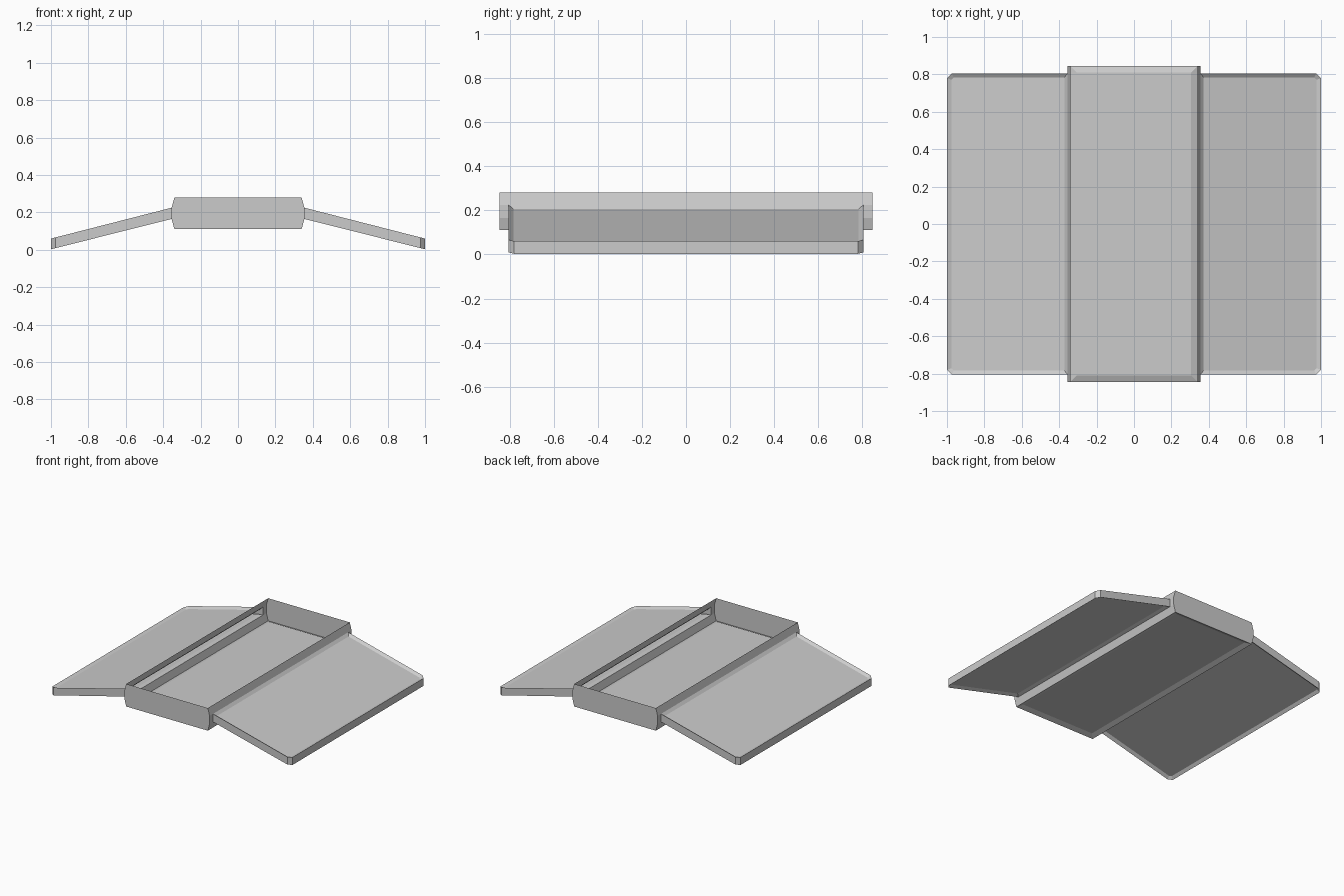
import bpy, bmesh

if "Cube" in bpy.data.objects:
    bpy.data.objects.remove(bpy.data.objects["Cube"])


def make_object(name, bm):
    mesh = bpy.data.meshes.new(name)
    bm.to_mesh(mesh)
    bm.free()
    obj = bpy.data.objects.new(name, mesh)
    bpy.context.collection.objects.link(obj)
    return obj


def face(bm, points):
    return bm.faces.new([bm.verts.new(p) for p in points])


def recess(bm, f, width, depth):
    # Inset a face and sink it against its normal
    bm.normal_update()
    bmesh.ops.inset_individual(bm, faces=[f], thickness=width, depth=-depth,
                               use_even_offset=True)


# Central tray: thin open-topped shell with slots where the wings join
Y = 0.845
WY = 0.805
wall = [(0.34, 0.11), (0.355, 0.165), (0.355, 0.225), (0.34, 0.28)]
bm = bmesh.new()
for s in (-1, 1):
    cap = [(x, s * Y, z) for x, z in wall] + [(-x, s * Y, z) for x, z in reversed(wall)]
    face(bm, cap if s < 0 else cap[::-1])
    for i, ((x0, z0), (x1, z1)) in enumerate(zip(wall, wall[1:])):
        spans = [(-Y, -WY), (WY, Y)] if i == 1 else [(-Y, Y)]
        for y0, y1 in spans:
            quad = [(s * x0, y0, z0), (s * x0, y1, z0), (s * x1, y1, z1), (s * x1, y0, z1)]
            face(bm, quad if s > 0 else quad[::-1])
floor = face(bm, [(-0.34, -Y, 0.11), (-0.34, Y, 0.11), (0.34, Y, 0.11), (0.34, -Y, 0.11)])
recess(bm, floor, 0.036, 0.015)
bmesh.ops.remove_doubles(bm, verts=bm.verts[:], dist=1e-5)
make_object("central_tray", bm)

# Sloping side wings: chamfered outer corners, recessed panels above and below
C = 0.025
outline = [(0.355, -WY), (1 - C, -WY), (1, -WY + C), (1, WY - C), (1 - C, WY), (0.355, WY)]


def height(x, z_in, z_out):
    return z_in + (z_out - z_in) * (x - 0.355) / 0.645


for name, s in (("left_wing", -1), ("right_wing", 1)):
    bm = bmesh.new()
    top = [bm.verts.new((s * x, y, height(x, 0.225, 0.06))) for x, y in outline]
    low = [bm.verts.new((s * x, y, height(x, 0.165, 0.003))) for x, y in outline]
    panels = [bm.faces.new(top), bm.faces.new(low[::-1])]
    # Edge faces; the inner end stays open into the tray
    for i in range(len(outline) - 1):
        bm.faces.new((low[i], low[i + 1], top[i + 1], top[i]))
    if s < 0:
        bmesh.ops.reverse_faces(bm, faces=bm.faces[:])
    for p in panels:
        recess(bm, p, 0.022, 0.014)
    make_object(name, bm)
